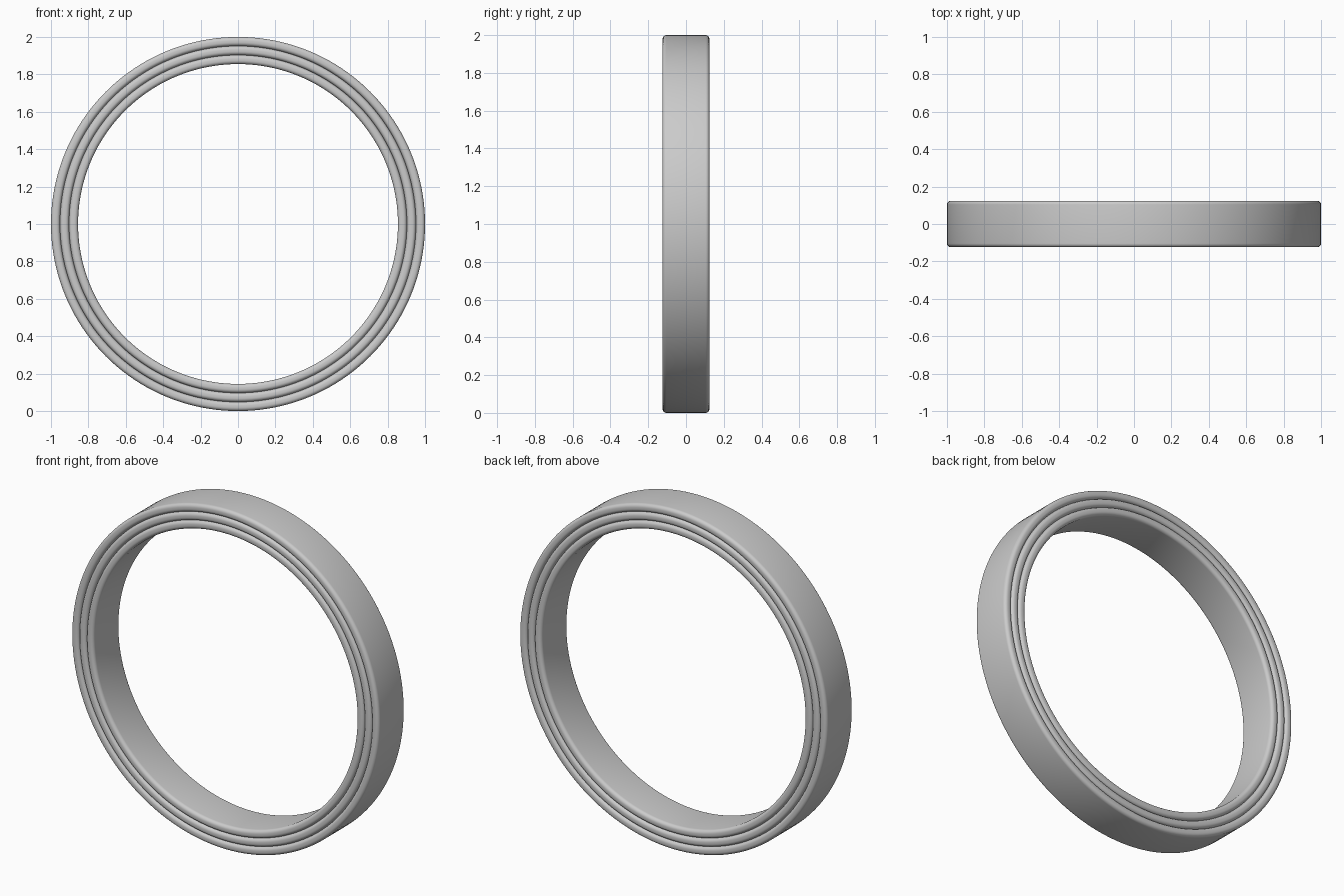
import bpy, bmesh, math

if "Cube" in bpy.data.objects:
    bpy.data.objects.remove(bpy.data.objects["Cube"])

HALF_DEPTH = 0.124
CORNER = 0.02
SEGMENTS = 160


def make_band(name, r_in, r_out):
    """Lathe a rounded rectangle around the y axis."""
    profile = []
    corners = [(r_out - CORNER, HALF_DEPTH - CORNER, 0),
               (r_in + CORNER, HALF_DEPTH - CORNER, 90),
               (r_in + CORNER, -HALF_DEPTH + CORNER, 180),
               (r_out - CORNER, -HALF_DEPTH + CORNER, 270)]
    for r, y, start in corners:
        for i in range(7):
            a = math.radians(start + 15 * i)
            profile.append((r + CORNER * math.cos(a), y + CORNER * math.sin(a)))
    bm = bmesh.new()
    loops = []
    for s in range(SEGMENTS):
        t = 2 * math.pi * s / SEGMENTS
        loops.append([bm.verts.new((r * math.cos(t), y, 1 + r * math.sin(t)))
                      for r, y in profile])
    n = len(profile)
    for s in range(SEGMENTS):
        a, b = loops[s], loops[(s + 1) % SEGMENTS]
        for i in range(n):
            j = (i + 1) % n
            bm.faces.new((a[i], a[j], b[j], b[i])).smooth = True
    bmesh.ops.recalc_face_normals(bm, faces=bm.faces)
    mesh = bpy.data.meshes.new(name)
    bm.to_mesh(mesh)
    bm.free()
    obj = bpy.data.objects.new(name, mesh)
    bpy.context.collection.objects.link(obj)
    return obj


# Three nested bands, touching side by side
width = 0.0483
for k, name in enumerate(("outer_band", "middle_band", "inner_band")):
    make_band(name, 1 - (k + 1) * width, 1 - k * width)
